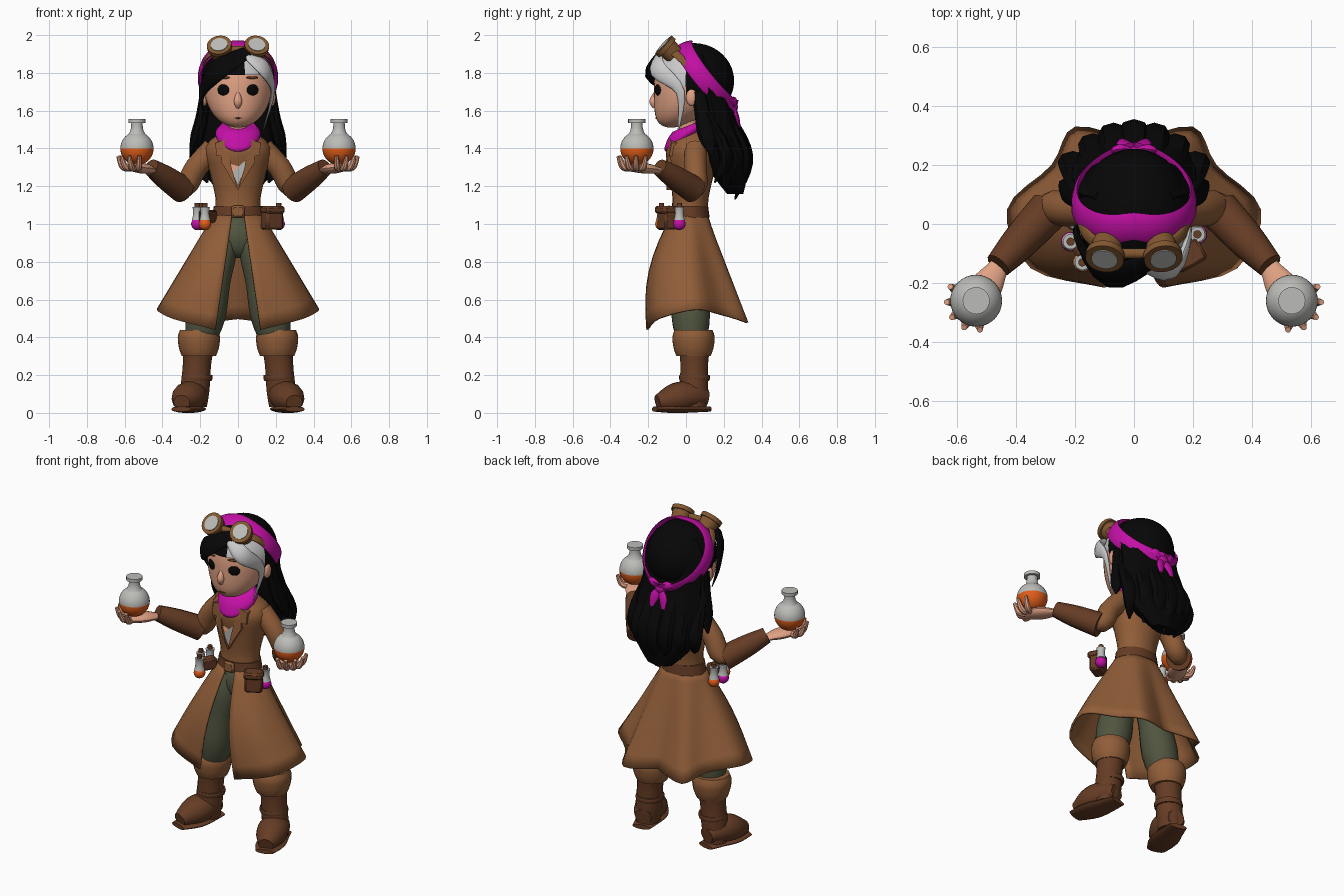
import bpy, bmesh, math
from math import sin, cos, pi
from mathutils import Vector, Matrix

if "Cube" in bpy.data.objects:
    bpy.data.objects.remove(bpy.data.objects["Cube"])


def material(name, red, green, blue):
    mat = bpy.data.materials.new(name)
    mat.use_nodes = True
    mat.diffuse_color = (red, green, blue, 1)
    shader = mat.node_tree.nodes["Principled BSDF"]
    shader.inputs["Base Color"].default_value = mat.diffuse_color
    shader.inputs["Roughness"].default_value = 0.9
    return mat


COAT = material("coat brown", .28, .11, .04)
LEATHER = material("dark leather", .13, .045, .018)
BRASS = material("goggle bronze", .22, .095, .03)
SKIN = material("skin", .75, .36, .23)
PINK = material("magenta cloth", .55, .005, .38)
BLACK = material("black hair", .002, .002, .002)
SILVER = material("silver hair", .6, .6, .6)
GLASS = material("grey glass", .5, .5, .48)
GREEN = material("olive cloth", .08, .09, .05)
ORANGE = material("orange liquid", .75, .11, .01)
UP = Vector((0, 0, 1))


def finish(name, bm, materials, mirror=False, solid=0, bevel=0, rule=None):
    """Turn a bmesh into a shaded object; rule(face centre) picks the material."""
    bmesh.ops.recalc_face_normals(bm, faces=bm.faces)
    for face in bm.faces:
        face.smooth = True
        if rule:
            face.material_index = rule(face.calc_center_median())
    for edge in bm.edges:
        edge.smooth = edge.calc_face_angle(0) < .75
    mesh = bpy.data.meshes.new(name)
    bm.to_mesh(mesh)
    bm.free()
    for mat in materials if isinstance(materials, list) else [materials]:
        mesh.materials.append(mat)
    obj = bpy.data.objects.new(name, mesh)
    bpy.context.collection.objects.link(obj)
    if mirror:
        obj.modifiers.new("mirror", "MIRROR")
    if solid:
        obj.modifiers.new("thickness", "SOLIDIFY").thickness = solid
    if bevel:
        obj.modifiers.new("bevel", "BEVEL").width = bevel


def spline(values, t):
    """Smooth curve through evenly spaced numbers or vectors."""
    last = len(values) - 1
    i = min(int(t * last), last - 1)
    f = t * last - i
    a, b, c, d = (values[max(0, min(k, last))] for k in (i - 1, i, i + 1, i + 2))
    return b + .5 * f * ((c - a) + f * ((2 * a - 5 * b + 4 * c - d) + f * (3 * b - a - 3 * c + d)))


def limb(name, mat, path, radii, flat=1, sides=14, steps=12, up=(0, 1, 0),
         about=None, normal=None, lump=0, **options):
    """Sweep an ellipse along a path; flat is its depth against its width."""
    bm = bmesh.new()
    path = [Vector(p) for p in path]
    centres = [spline(path, i / steps) for i in range(steps + 1)]
    rings = []
    for i, centre in enumerate(centres):
        along = centres[min(i + 1, steps)] - centres[max(i - 1, 0)]
        tangent = (Vector(normal) if normal else along).normalized()
        outward = centre - Vector(about) if about else Vector(up)
        across = outward.cross(tangent).normalized()
        depth = tangent.cross(across) * flat
        radius = spline(radii, i / steps)
        ring = []
        for k in range(sides):
            angle = 2 * pi * k / sides
            size = radius * (1 + lump * cos(angle * sides / 4))
            ring.append(bm.verts.new(centre + size * (across * cos(angle) + depth * sin(angle))))
        rings.append(ring)
    for low, high in zip(rings, rings[1:]):
        for k in range(sides):
            bm.faces.new((low[k - 1], low[k], high[k], high[k - 1]))
    bm.faces.new(rings[0])
    bm.faces.new(rings[-1])
    finish(name, bm, mat, **options)


def placed(centre, scale, turn=0):
    return Matrix.Translation(centre) @ Matrix.Rotation(turn, 4, "Z") @ Matrix.Diagonal((*scale, 1))


def ball(name, mat, centre, scale, turn=0, shape=None, remove=None, **options):
    bm = bmesh.new()
    bmesh.ops.create_uvsphere(bm, u_segments=32, v_segments=20, radius=1,
                              matrix=placed(centre, scale, turn))
    for vert in bm.verts if shape else []:
        shape(vert.co)
    if remove:
        faces = [f for f in bm.faces if remove(f.calc_center_median())]
        bmesh.ops.delete(bm, geom=faces, context="FACES")
    finish(name, bm, mat, **options)


def box(name, mat, centre, size, turn=0, **options):
    bm = bmesh.new()
    bmesh.ops.create_cube(bm, size=1, matrix=placed(centre, size, turn))
    finish(name, bm, mat, bevel=.01, **options)


def chest_plate(name, mat, outline, lift=0, **options):
    """Thin panel from an (x, z) outline laid over the chest."""
    bm = bmesh.new()
    face = bm.faces.new([bm.verts.new((x, .15 * abs(z - 1.3) + .2 * abs(x) - .105 - lift, z))
                         for x, z in outline])
    for item in bmesh.ops.extrude_face_region(bm, geom=[face])["geom"]:
        if isinstance(item, bmesh.types.BMVert):
            item.co.y += .03
    finish(name, bm, mat, **options)


# Head and face
def push_chin(co):
    co.y -= .09 * max(0, (HEAD.z - co.z) / .22) ** 2


HEAD = Vector((0, .01, 1.73))
ball("head", SKIN, HEAD, (.18, .18, .22), shape=push_chin)
limb("neck", SKIN, [(0, .02, 1.4), (0, .01, 1.57)], (.06, .05, .055))
ball("eyes", BLACK, (.077, -.148, 1.71), (.034, .012, .03), turn=.45, mirror=True)
ball("eyebrows", LEATHER, (.075, -.152, 1.775), (.035, .008, .007), turn=.4, mirror=True)
limb("nose", SKIN, [(0, -.16, 1.7), (0, -.172, 1.65), (0, -.165, 1.615)], (.008, .022, .01))
ball("mouth", LEATHER, (0, -.158, 1.56), (.025, .006, .003))
ball("ears", SKIN, (.18, .03, 1.67), (.02, .03, .045), mirror=True)

# Hair cap, open at the face and silver on one side of the parting
ball("hair_cap", [BLACK, SILVER], (0, .04, 1.758), (.193, .215, .2),
     remove=lambda c: c.y < .02 and c.z < 1.7 - .6 * c.y,
     rule=lambda c: int(c.x > .04 and c.y < .01 and c.z < 1.9))

# Swept fringes and long hair
limb("black_fringe", BLACK, [(.05, -.13, 1.91), (-.1, -.175, 1.82), (-.19, -.05, 1.7), (-.18, 0, 1.58)],
     (.04, .065, .035, .005), flat=.35, about=HEAD)
limb("silver_fringe", SILVER, [(.04, -.14, 1.9), (.14, -.15, 1.82), (.185, -.03, 1.7), (.135, -.04, 1.5)],
     (.03, .05, .024, .004), flat=.4, about=HEAD)
limb("long_hair", BLACK, [(0, .09, 1.9), (0, .155, 1.55), (0, .26, 1.16)],
     (.13, .19, .19, .215, .19, .08), flat=.52, sides=32, normal=UP, lump=.04)
for i in range(-3, 4):
    x, y = i * .06, .3 - .012 * i * i
    limb("hair_lock", BLACK, [(x, y - .09, 1.6), (x * 1.15, y + .02, 1.36), (x * .9, y - .04, 1.13 + abs(i) * .03)],
         (.03, .05, .045, .006), flat=.7, sides=8)
limb("side_locks", BLACK, [(.17, .07, 1.7), (.2, .1, 1.52), (.25, .14, 1.36)],
     (.03, .033, .036, .005), flat=1.3, sides=8, mirror=True)

# Headband running from the nape over the crown, with its knot
loop = [2 * pi * k / 24 for k in range(25)]
limb("headband", PINK, [(.2 * sin(a), .12 + .13 * cos(a) - .04 * abs(sin(a)), 1.785 - .165 * cos(a)) for a in loop],
     (.045, .048, .052, .048, .045), flat=.25, sides=8, steps=48, about=(0, .06, 1.77))
ball("headband_knot", PINK, (0, .25, 1.62), (.035, .025, .03))
limb("knot_tails", PINK, [(0, .255, 1.62), (.03, .27, 1.57), (.04, .285, 1.51)],
     (.015, .028, .012), flat=.4, sides=8, mirror=True)
limb("knot_loops", PINK, [(0, .25, 1.62), (.05, .255, 1.65), (.09, .24, 1.65)],
     (.015, .025, .006), flat=.6, sides=8, mirror=True)

# Goggles
axis = Vector((.12, -.72, .66)).normalized()
base = Vector((.09, -.06, 1.895))
for name, mat, start, end, radii in [("goggle_cups", BRASS, 0, .07, (.05, .058)),
                                     ("goggle_rims", BRASS, .055, .08, (.066, .066)),
                                     ("goggle_lenses", GLASS, .07, .084, (.045, .045))]:
    limb(name, mat, [base + axis * start, base + axis * end], radii, steps=1, sides=20, mirror=True)
limb("goggle_bridge", BRASS, [(-.06, -.1, 1.925), (.06, -.1, 1.925)], (.018, .018))
limb("goggle_straps", BRASS, [(.12, -.07, 1.915), (.165, -.03, 1.88), (.19, .03, 1.82)],
     (.024, .018), flat=.4, about=HEAD, mirror=True)

# Coat body, scarf, neckline and lapels
limb("coat_body", COAT, [(0, .02, 1.05), (0, .04, 1.5)], (.12, .12, .15, .175, .07),
     flat=.8, sides=24, normal=UP)
limb("scarf", PINK, [(0, -.075, 1.38), (0, -.01, 1.46), (0, .01, 1.52)], (.02, .1, .12, .095),
     flat=.9, sides=20, normal=(0, -.35, .9))
chest_plate("neckline", SKIN, [(-.06, 1.43), (.06, 1.43), (.04, 1.3), (0, 1.2), (-.04, 1.3)])
chest_plate("shirt_edge", GLASS, [(-.01, 1.29), (.04, 1.34), (.036, 1.3), (0, 1.2), (-.03, 1.27)], lift=.005)
chest_plate("lapels", COAT, [(.06, 1.45), (.12, 1.43), (.115, 1.36), (.085, 1.365), (.09, 1.33),
                             (0, 1.18), (.035, 1.3)], lift=.015, mirror=True)

# Flared coat skirt, open at the front and folded in at the back
hem = [Vector(p) for p in [(.12, -.21, .44), (.35, -.15, .5), (.43, .05, .55),
                           (.28, .2, .52), (.2, .33, .48), (0, .28, .5)]]
columns, rows = 20, 8
bm = bmesh.new()
grid = []
for j in range(rows + 1):
    drop = j / rows
    line = []
    for i in range(columns + 1):
        angle = .25 + (pi - .25) * i / columns
        waist = Vector((.12 * sin(angle), .02 - .09 * cos(angle), 1.07))
        point = waist.lerp(spline(hem, i / columns), drop)
        point.y -= .06 * sin(pi * drop) * max(cos(angle), 0)
        line.append(bm.verts.new(point))
    grid.append(line)
for upper, lower in zip(grid, grid[1:]):
    for i in range(columns):
        bm.faces.new((upper[i], upper[i + 1], lower[i + 1], lower[i]))
finish("coat_skirt", bm, COAT, mirror=True, solid=.012)

# Belt with pouches and vials
limb("belt", LEATHER, [(0, .02, 1.035), (0, .02, 1.095)], (.138, .128), flat=.76, sides=28,
     steps=2, normal=UP)
box("belt_buckle", COAT, (0, -.088, 1.065), (.07, .025, .065))
box("hip_pouch", LEATHER, (.18, -.1, 1.03), (.1, .075, .12), turn=.5)
box("pouch_flap", LEATHER, (.183, -.105, 1.075), (.11, .085, .04), turn=.5)
box("vial_holder", LEATHER, (-.16, -.07, 1.04), (.06, .1, .07), turn=-.5)
for x, y, liquid in [(-.215, -.06, PINK), (-.175, -.13, ORANGE), (.215, -.035, PINK), (-.2, .01, ORANGE)]:
    bulb = Vector((x, y, 1))
    ball("vial_bulb", liquid, bulb, (.033, .033, .033))
    limb("vial_neck", GLASS, [bulb + UP * .02, bulb + UP * .09], (.03, .022, .026), steps=4)
    limb("vial_cork", LEATHER, [bulb + UP * .08, bulb + UP * .11], (.014, .014), steps=1)

# Arms, gauntlets and hands
limb("sleeves", COAT, [(.13, .05, 1.4), (.22, .05, 1.3), (.28, .05, 1.2), (.36, -.03, 1.22)],
     (.06, .06, .058, .045), mirror=True)
limb("gauntlets", LEATHER, [(.29, .045, 1.18), (.46, -.14, 1.3)], (.072, .064, .046), mirror=True)
limb("hands", SKIN, [(.43, -.1, 1.27), (.48, -.18, 1.29), (.55, -.29, 1.3)],
     (.03, .035, .055, .045), flat=.5, up=UP, mirror=True)
grip = Vector((.535, -.26, 1.4))
for k in range(5):
    angle = .55 * k - 1.7
    reach = Vector((cos(angle), sin(angle), 0))
    limb("finger", SKIN, [grip - UP * .1, grip - UP * .1 + reach * .07, grip - UP * .04 + reach * .1],
         (.018, .018, .01), sides=8, up=(-reach.y, reach.x, 0), mirror=True)

# Round flasks, half full
ball("flask_bodies", [GLASS, ORANGE], grip, (.088, .088, .088), mirror=True,
     rule=lambda c: int(c.z < grip.z))
for name, low, high, radii in [("flask_necks", .04, .14, (.078, .036, .03)),
                               ("flask_rims", .135, .155, (.046, .046))]:
    limb(name, GLASS, [grip + UP * low, grip + UP * high], radii, steps=6, sides=20, mirror=True)

# Trousers
ball("hips", GREEN, (0, .025, .93), (.11, .075, .11))
limb("trouser_legs", GREEN, [(.06, .02, .98), (.13, .02, .7), (.2, .03, .38)],
     (.05, .085, .09, .105, .08), mirror=True)

# Boots
limb("boot_cuffs", COAT, [(.207, .04, .3), (.207, .04, .44)], (.09, .105, .112, .1),
     sides=20, normal=UP, mirror=True)
limb("boot_shafts", LEATHER, [(.21, .045, .35), (.235, .04, .03)], (.085, .075, .077, .07),
     normal=UP, mirror=True)
limb("ankle_straps", LEATHER, [(.218, .045, .17), (.216, .045, .2)], (.078, .083, .08),
     steps=3, sides=20, normal=UP, mirror=True)
limb("boot_feet", LEATHER, [(.22, .11, .08), (.25, 0, .09), (.298, -.15, .055)],
     (.05, .08, .088, .045), flat=.9, up=UP, mirror=True)
limb("boot_soles", LEATHER, [(.222, .125, .02), (.25, 0, .02), (.3, -.165, .02)],
     (.055, .07, .085, .055), flat=.25, up=UP, mirror=True)
